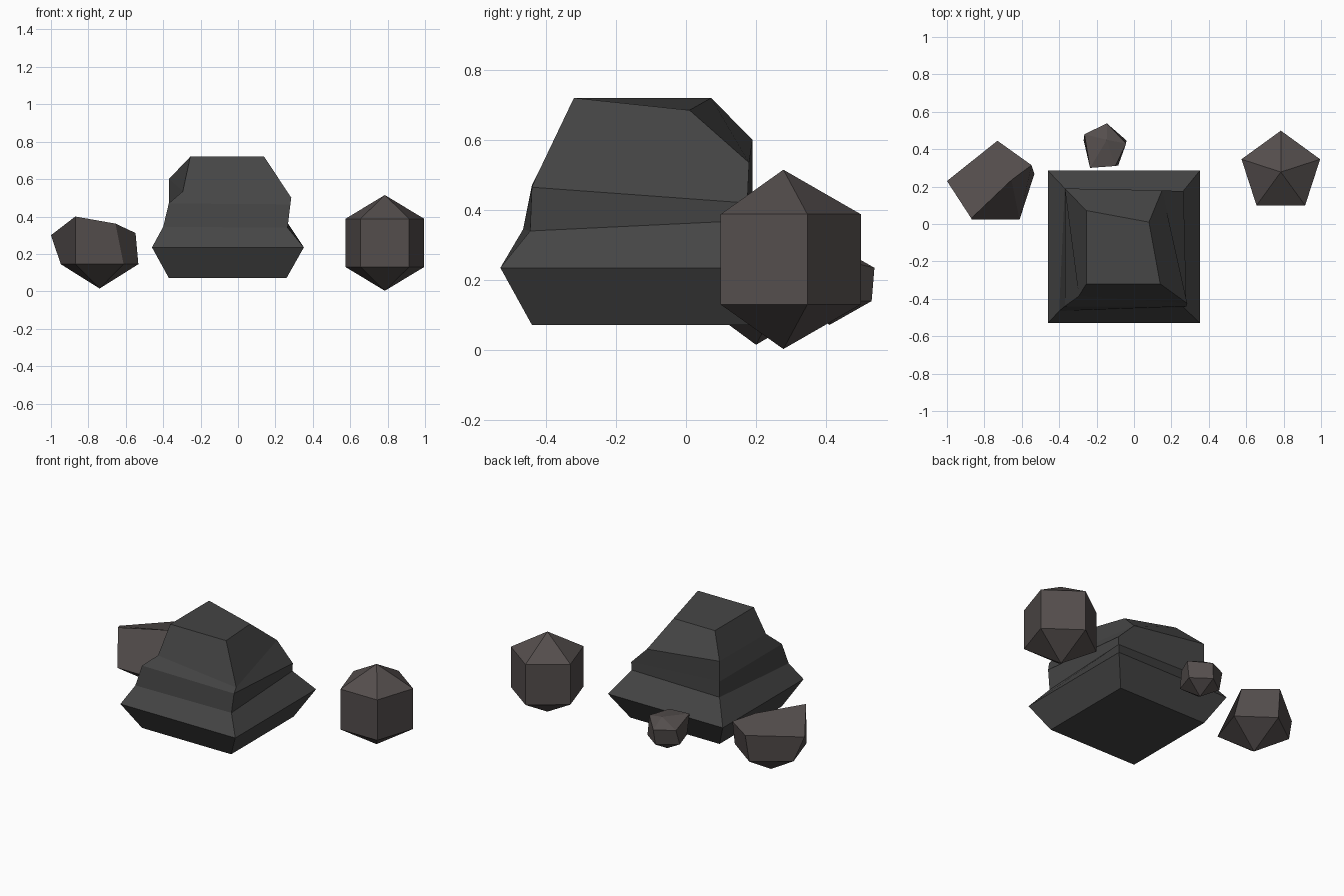
import bpy, bmesh, math

if "Cube" in bpy.data.objects:
    bpy.data.objects.remove(bpy.data.objects["Cube"])


def material(name, rgb):
    m = bpy.data.materials.new(name)
    m.diffuse_color = (*rgb, 1)
    m.use_nodes = True
    m.node_tree.nodes["Principled BSDF"].inputs["Base Color"].default_value = m.diffuse_color
    return m


def stack(name, rings, mat, top=None, bottom=None):
    """Loft equal-length rings from bottom to top; close with apexes or flat caps."""
    bm = bmesh.new()
    loops = [[bm.verts.new(p) for p in r] for r in rings]
    n = len(rings[0])
    for a, b in zip(loops, loops[1:]):
        for i in range(n):
            j = (i + 1) % n
            bm.faces.new((a[i], a[j], b[j], b[i]))
    for loop, apex in ((loops[0], bottom), (loops[-1], top)):
        if apex:
            v = bm.verts.new(apex)
            for i in range(n):
                bm.faces.new((loop[i], loop[(i + 1) % n], v))
        else:
            bm.faces.new(loop)
    bmesh.ops.recalc_face_normals(bm, faces=bm.faces)
    me = bpy.data.meshes.new(name)
    bm.to_mesh(me)
    bm.free()
    me.materials.append(mat)
    ob = bpy.data.objects.new(name, me)
    bpy.context.collection.objects.link(ob)
    return ob


def rect(x0, x1, y0, y1, z):
    return [(x0, y0, z), (x1, y0, z), (x1, y1, z), (x0, y1, z)]


def pentagon(cx, cy, r, z):
    # first corner points to +y, then counter-clockwise
    return [(cx + r * math.cos(math.radians(90 + 72 * i)),
             cy + r * math.sin(math.radians(90 + 72 * i)), z) for i in range(5)]


dark = material("dark_stone", (0.06, 0.06, 0.06))
brown = material("brown_stone", (0.088, 0.075, 0.073))

# Large stepped boulder (corners: front left, front right, back right, back left)
stack("large_boulder", [
    rect(-.37, .26, -.44, .19, .072),
    rect(-.46, .352, -.53, .285, .235),
    [(-.40, -.465, .345), (.265, -.445, .34), (.262, .175, .37), (-.37, .19, .37)],
    [(-.37, -.44, .47), (.28, -.44, .465), (.265, .175, .42), (-.37, .19, .47)],
    [(-.295, -.386, .535), (.285, -.425, .50), (.15, .18, .535), (-.37, .19, .60)],
    [(-.255, -.32, .72), (.14, -.32, .72), (.08, .01, .685), (-.255, .072, .72)],
], dark)

# Regular pentagonal stone on the right
stack("right_stone",
      [pentagon(.785, .278, .221, .13), pentagon(.785, .278, .221, .388)],
      brown, top=(.785, .278, .515), bottom=(.785, .278, .003))

# Lopsided stone on the left
stack("left_stone", [
    pentagon(-.74, .2, .218, .145),
    [(-.73, .445, .32), (-1.0, .23, .30), (-.87, .03, .40),
     (-.655, .235, .362), (-.548, .315, .312)],
], brown, bottom=(-.74, .2, .015))

# Small stone at the back
stack("small_back_stone", [
    pentagon(-.155, .41, .12, .14),
    [(-.145, .538, .235), (-.265, .48, .24), (-.235, .30, .272),
     (-.10, .31, .27), (-.042, .43, .26)],
], brown, top=(-.145, .45, .285), bottom=(-.155, .41, .072))
